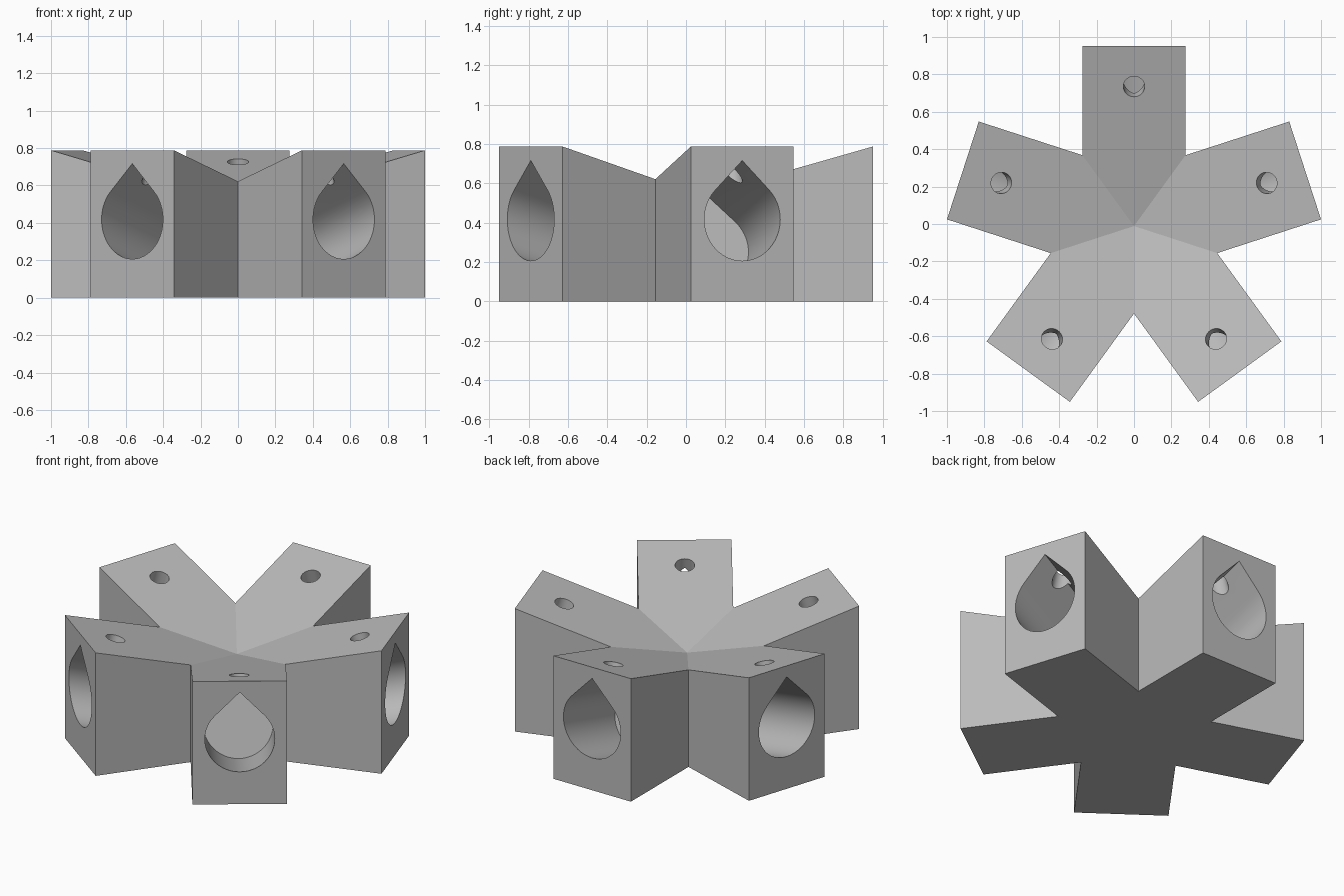
import bpy, bmesh
from math import radians, sin, cos, tan, pi, sqrt
from mathutils import Vector

if "Cube" in bpy.data.objects:
    bpy.data.objects.remove(bpy.data.objects["Cube"], do_unlink=True)

ARMS = 5
HALF = 0.275            # half width of an arm
LENGTH = 0.962          # hub centre to arm end
HEIGHT = 0.788          # height at arm end
TILT = radians(15.9)    # tops and sockets slope down to the hub
HUB = Vector((0, -0.011, 0))
UP = Vector((0, 0, 1))

grey = bpy.data.materials.new("plain grey")
grey.use_nodes = True
colour = (0.5, 0.5, 0.5, 1)
grey.diffuse_color = colour
grey.node_tree.nodes["Principled BSDF"].inputs["Base Color"].default_value = colour


def make_object(name, bm):
    bmesh.ops.recalc_face_normals(bm, faces=bm.faces)
    mesh = bpy.data.meshes.new(name)
    bm.to_mesh(mesh)
    bm.free()
    mesh.materials.append(grey)
    obj = bpy.data.objects.new(name, mesh)
    bpy.context.collection.objects.link(obj)
    return obj


def arm_axes(i):
    angle = pi / 2 + i * 2 * pi / ARMS
    return Vector((cos(angle), sin(angle), 0)), Vector((-sin(angle), cos(angle), 0))


def top_z(radial):
    return HEIGHT - (LENGTH - radial) * tan(TILT)


def prism(name, profile, start, end, side, up):
    """Extrude a 2D profile between two points."""
    bm = bmesh.new()
    rings = [[bm.verts.new(p + side * a + up * b) for a, b in profile] for p in (start, end)]
    for ring in rings:
        bm.faces.new(ring)
    for k in range(len(profile)):
        bm.faces.new((rings[0][k - 1], rings[0][k], rings[1][k], rings[1][k - 1]))
    return make_object(name, bm)


# Star body: five arms whose sloped tops meet in a dip at the hub
bm = bmesh.new()
inner = HALF / tan(pi / ARMS)
hub_top = bm.verts.new(HUB + UP * top_z(0))
floor = []
for i in range(ARMS):
    out, side = arm_axes(i)
    corners = [(inner, -HALF), (LENGTH, -HALF), (LENGTH, HALF), (inner, HALF)]
    low = [bm.verts.new(HUB + out * r + side * s) for r, s in corners]
    high = [bm.verts.new(HUB + out * r + side * s + UP * top_z(r)) for r, s in corners]
    bm.faces.new([hub_top] + high)
    for k in range(3):
        bm.faces.new((low[k], low[k + 1], high[k + 1], high[k]))
    floor += low[:3]
bmesh.ops.remove_doubles(bm, verts=bm.verts, dist=0.001)
bm.verts.ensure_lookup_table()
base = [v for v in bm.verts if v.co.z < 0.01]
bmesh.ops.contextual_create(bm, geom=[e for e in bm.edges if all(v in base for v in e.verts)])
body = make_object("star_connector", bm)

# Teardrop socket and round screw hole profiles
SOCKET = 0.203
teardrop = [(0, SOCKET * sqrt(2))]
for k in range(37):
    a = radians(45 - 7.5 * k)
    teardrop.append((SOCKET * cos(a), SOCKET * sin(a)))
circle = [(0.057 * cos(k * pi / 18), 0.057 * sin(k * pi / 18)) for k in range(36)]

cutters = []
for i in range(ARMS):
    out, side = arm_axes(i)
    axis = out * cos(TILT) + UP * sin(TILT)
    normal = UP * cos(TILT) - out * sin(TILT)
    mouth = HUB + out * LENGTH + UP * 0.418
    cutters.append(prism("socket_cutter", teardrop, mouth - axis * 0.546,
                         mouth + axis * 0.2, side, normal))
    screw = HUB + out * 0.746 + UP * top_z(0.746)
    cutters.append(prism("screw_cutter", circle, screw - normal * 0.22,
                         screw + normal * 0.1, side, axis))

# Cut the holes and remove the helpers
bpy.ops.object.select_all(action='DESELECT')
body.select_set(True)
bpy.context.view_layer.objects.active = body
for cutter in cutters:
    cutter.hide_render = True
    mod = body.modifiers.new("cut", 'BOOLEAN')
    mod.operation = 'DIFFERENCE'
    mod.solver = 'EXACT'
    mod.object = cutter
    bpy.ops.object.modifier_apply(modifier=mod.name)
    bpy.data.objects.remove(cutter, do_unlink=True)

bpy.ops.object.shade_smooth_by_angle(angle=radians(15))
